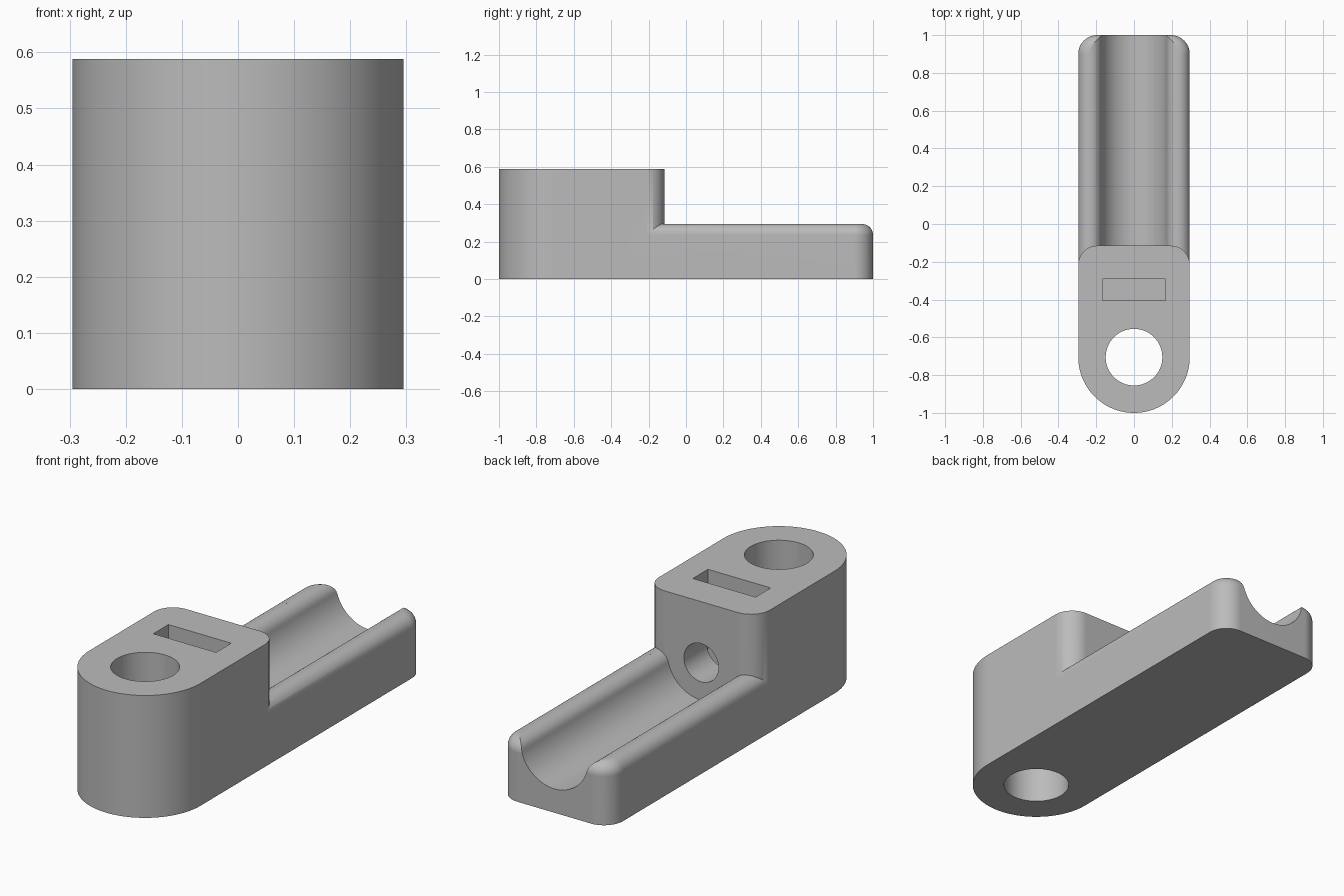
import bpy
import bmesh
from math import sin, cos, pi, asin, sqrt
from mathutils import Vector

cube = bpy.data.objects.get("Cube")
if cube:
    bpy.data.objects.remove(cube, do_unlink=True)

HALF = 0.295       # half width, also tray height and front radius
TOP = 0.588        # block height
EYE_Y = -0.705     # centre of the rounded front
WALL_Y = -0.115    # back wall of the block
CORNER = 0.1       # vertical corner radius
LIP = 0.06         # rounding of the tray rim
TROUGH = 0.18      # trough radius

grey = bpy.data.materials.new("plain grey")
grey.use_nodes = True
colour = (0.5, 0.5, 0.5, 1)
grey.diffuse_color = colour
grey.node_tree.nodes["Principled BSDF"].inputs["Base Color"].default_value = colour


def arc(cx, cy, r, start, end, steps):
    return [(cx + r * cos(start + (end - start) * i / steps),
             cy + r * sin(start + (end - start) * i / steps))
            for i in range(steps + 1)]


def prism(name, outline, low, high, axis="Z", lip=0):
    """Extrude an outline along z, or an x/z outline along y."""
    def place(p, d):
        return Vector((p[0], p[1], d)) if axis == "Z" else Vector((p[0], d, p[1]))
    bm = bmesh.new()
    base = bm.faces.new([bm.verts.new(place(p, low)) for p in outline])
    moved = bmesh.ops.extrude_face_region(bm, geom=[base])["geom"]
    shift = place((0, 0), high - low)
    bmesh.ops.translate(bm, vec=shift, verts=[g for g in moved if isinstance(g, bmesh.types.BMVert)])
    bmesh.ops.recalc_face_normals(bm, faces=bm.faces)
    if lip:
        rim = [e for e in bm.edges if all(v.co.z > high - 1e-4 for v in e.verts)]
        bmesh.ops.bevel(bm, geom=rim, offset=lip, segments=10, profile=0.5, affect="EDGES")
    mesh = bpy.data.meshes.new(name)
    bm.to_mesh(mesh)
    bm.free()
    mesh.materials.append(grey)
    obj = bpy.data.objects.new(name, mesh)
    bpy.context.collection.objects.link(obj)
    return obj


def combine(target, other, operation):
    other.hide_render = True
    mod = target.modifiers.new(operation.lower(), "BOOLEAN")
    mod.operation = operation
    mod.solver = "EXACT"
    mod.object = other
    bpy.context.view_layer.objects.active = target
    bpy.ops.object.modifier_apply(modifier=mod.name)
    bpy.data.objects.remove(other, do_unlink=True)


def rounded_back(y):
    inner = HALF - CORNER
    return (arc(inner, y - CORNER, CORNER, 0, pi / 2, 12)
            + arc(-inner, y - CORNER, CORNER, pi / 2, pi, 12))


# Low tray with a rounded rim
tray_front = WALL_Y - 0.3
bracket = prism("clamp_bracket",
                rounded_back(1) + [(-HALF, tray_front), (HALF, tray_front)],
                0, HALF, lip=LIP)

# Trough whose edges flare tangentially into the rim
crest = sqrt((TROUGH + LIP) ** 2 - LIP ** 2)
dip = asin(LIP / (TROUGH + LIP))
flare = arc(crest, HALF - LIP, LIP, pi - dip, pi / 2 + 0.02, 10)[1:]
bowl = arc(0, HALF, TROUGH, pi + dip, 2 * pi - dip, 40)
trough = prism("trough_cutter",
               bowl + flare + [(crest, 0.5), (-crest, 0.5)]
               + [(-x, z) for x, z in reversed(flare)],
               WALL_Y - 0.15, 1.2, axis="Y")
combine(bracket, trough, "DIFFERENCE")

# Tall block with a half round front
block = prism("block", rounded_back(WALL_Y) + arc(0, EYE_Y, HALF, pi, 2 * pi, 64), 0, TOP)
combine(bracket, block, "UNION")

# Vertical bolt hole, nut slot and horizontal screw hole
bolt = prism("bolt_hole_cutter", arc(0, EYE_Y, 0.15, 0, 2 * pi, 64)[:-1], -0.1, 0.8)
combine(bracket, bolt, "DIFFERENCE")
slot = prism("slot_cutter",
             [(-0.167, -0.405), (0.167, -0.405), (0.167, -0.29), (-0.167, -0.29)],
             0.12, 0.8)
combine(bracket, slot, "DIFFERENCE")
screw = prism("screw_hole_cutter", arc(0, HALF, 0.092, 0, 2 * pi, 48)[:-1],
              EYE_Y, WALL_Y + 0.1, axis="Y")
combine(bracket, screw, "DIFFERENCE")

# Smooth curves, crisp edges
bpy.ops.object.select_all(action="DESELECT")
bracket.select_set(True)
bpy.context.view_layer.objects.active = bracket
bpy.ops.object.shade_smooth_by_angle(angle=pi / 6)
weighted = bracket.modifiers.new("weighted normals", "WEIGHTED_NORMAL")
weighted.keep_sharp = True
